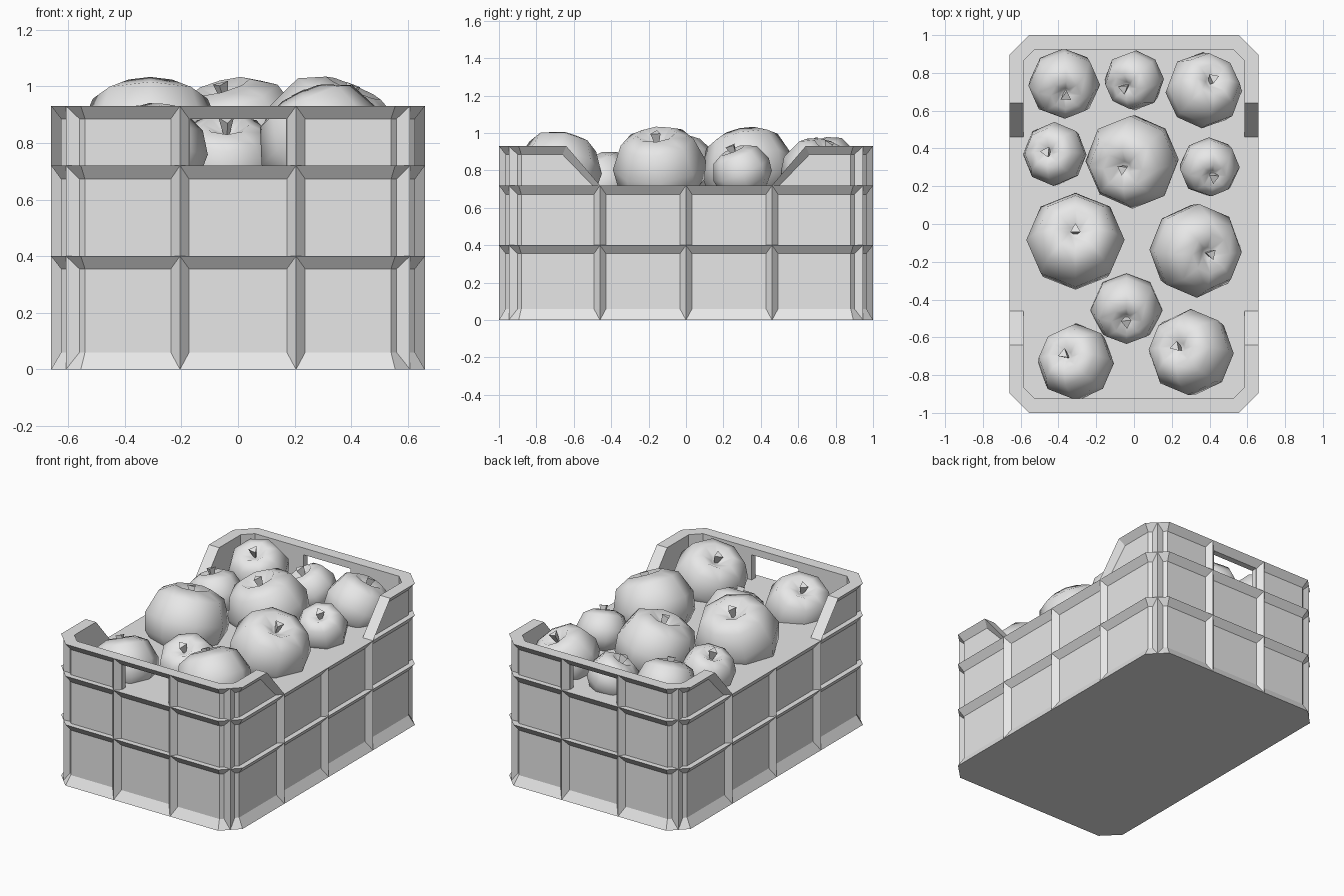
import bpy, math, random
from mathutils import Vector

random.seed(4)
if "Cube" in bpy.data.objects:
    bpy.data.objects.remove(bpy.data.objects["Cube"])

GREY = (0.8, 0.8, 0.8, 1)
mat = bpy.data.materials.new("plain_grey")
mat.use_nodes = True
mat.diffuse_color = GREY
mat.node_tree.nodes["Principled BSDF"].inputs["Base Color"].default_value = GREY

HX, HY, CH, INSET, RIM = 0.66, 1.0, 0.105, 0.035, 0.075
FLOOR, TOP = 0.72, 0.93


def make(name, verts, faces):
    me = bpy.data.meshes.new(name)
    me.from_pydata(verts, [], faces)
    me.materials.append(mat)
    ob = bpy.data.objects.new(name, me)
    bpy.context.collection.objects.link(ob)
    # make normals point outward
    bpy.ops.object.select_all(action='DESELECT')
    bpy.context.view_layer.objects.active = ob
    ob.select_set(True)
    bpy.ops.object.mode_set(mode='EDIT')
    bpy.ops.mesh.select_all(action='SELECT')
    bpy.ops.mesh.normals_make_consistent(inside=False)
    bpy.ops.object.mode_set(mode='OBJECT')
    return ob


def bridge(rows, n):
    return [(a * n + i, a * n + (i + 1) % n, b * n + (i + 1) % n, b * n + i)
            for a, b in rows for i in range(n)]


def octagon(inset, z):
    x, y, c = HX - inset, HY - inset, CH - inset * 0.586
    return [(x, y - c, z), (x - c, y, z), (c - x, y, z), (-x, y - c, z),
            (-x, c - y, z), (c - x, -y, z), (x - c, -y, z), (x, c - y, z)]


def loft(name, profile, closed=False):
    verts = [v for inset, z in profile for v in octagon(inset, z)]
    k = len(profile)
    rows = [(i, i + 1) for i in range(k - 1)]
    faces = bridge(rows + ([(k - 1, 0)] if closed else []), 8)
    if not closed:
        faces += [tuple(range(8)), tuple(range(8 * k - 8, 8 * k))]
    return make(name, verts, faces)


def prism(name, base, offset):
    n = len(base)
    verts = [Vector(p) for p in base] + [Vector(p) + Vector(offset) for p in base]
    return make(name, verts, bridge([(0, 1)], n) + [tuple(range(n)), tuple(range(n, 2 * n))])


def cut(target, cutter):
    mod = target.modifiers.new("cut", 'BOOLEAN')
    mod.object, mod.operation, mod.solver = cutter, 'DIFFERENCE', 'EXACT'
    bpy.context.view_layer.objects.active = target
    bpy.ops.object.modifier_apply(modifier=mod.name)
    bpy.data.objects.remove(cutter)


# Crate body with flared ledges
loft("crate_body", [(0, 0), (INSET, 0.06), (INSET, 0.355), (0, 0.4), (INSET, 0.4),
                    (INSET, 0.672), (0, FLOOR)])

# Raised end walls, with sloped side gap and hand holes
ends = loft("crate_end_walls", [(INSET, FLOOR), (INSET, 0.885), (0, TOP), (RIM, TOP), (RIM, FLOOR)], True)
lo, hi = 0.46 - 0.0857, 0.64 + 0.0857
cut(ends, prism("gap_cutter", [(-1, -lo, 0.62), (-1, lo, 0.62), (-1, hi, 1.03), (-1, -hi, 1.03)], (2, 0, 0)))
cut(ends, prism("hand_hole_cutter", [(-0.17, -2, 0.6), (0.17, -2, 0.6), (0.17, -2, 0.885), (-0.17, -2, 0.885)], (0, 4, 0)))

# Flared trim along the four slopes
for sx in (-1, 1):
    for sy in (-1, 1):
        tri = lambda y, q, z, zq: [(sx * HX, sy * y, z), (sx * (HX - INSET), sy * y, z),
                                   (sx * (HX - INSET), sy * q, zq)]
        make("slope_trim", tri(0.46, 0.5, FLOOR, FLOOR) + tri(0.64, 0.66, TOP, 0.885),
             bridge([(0, 1)], 3) + [(0, 1, 2), (3, 4, 5)])


# Vertical ribs
def rib(x, y, normal, z0, z1):
    n = Vector(normal).normalized()
    side = Vector((-n.y, n.x, 0)) * INSET
    apex = Vector((x, y, z0))
    back = apex - n * (INSET + 0.003)
    prism("rib", [apex, back + side, back - side], (0, 0, z1 - z0))


for s in (-1, 1):
    for p in (-0.46, 0, 0.46):
        rib(s * HX, p, (s, 0, 0), 0, FLOOR)
    for p in (-1, 1):
        rib(p * 0.205, s * HY, (0, s, 0), 0, TOP)
        rib(p * (HX - CH / 2), s * (HY - CH / 2), (p, s, 0), 0, TOP)

# Apples: centre x, y, radius, top height, stem x, y
APPLES = [(-.37, .74, .19, .96, -.36, .68), (0, .76, .16, .9, -.05, .72),
          (.37, .71, .205, .95, .42, .77), (-.42, .37, .17, .91, -.46, .38),
          (-.01, .33, .25, 1.01, -.06, .29), (.4, .3, .16, .92, .42, .25),
          (-.31, -.09, .26, 1.01, -.31, -.03), (.33, -.14, .25, 1.01, .41, -.16),
          (-.04, -.45, .19, .88, -.04, -.52), (-.31, -.73, .205, .92, -.37, -.69),
          (.3, -.68, .23, .985, .22, -.65)]
PROFILE = [(.13, .6), (.42, .8), (.78, .62), (1, .08), (.93, -.35), (.6, -.72), (.2, -.8)]
SIDES = 8

for x, y, r, top, sx, sy in APPLES:
    verts = [(a * r * math.cos(t * math.tau / SIDES), a * r * math.sin(t * math.tau / SIDES), h * r)
             for a, h in PROFILE for t in range(SIDES)]
    k = len(PROFILE)
    verts += [(0, 0, .55 * r), (0, 0, -.75 * r)]
    faces = bridge([(i, i + 1) for i in range(k - 1)], SIDES)
    for row, pole in ((0, k * SIDES), (k - 1, k * SIDES + 1)):
        faces += [(row * SIDES + i, row * SIDES + (i + 1) % SIDES, pole) for i in range(SIDES)]
    apple = make("apple", verts, faces)
    apple.data.shade_smooth()
    lean = Vector(((sx - x) / r, (sy - y) / r, 0.75))
    spin = Vector((0, 0, 1)).rotation_difference(lean).to_matrix()
    turn = random.uniform(0, math.tau)
    apple.location = (x, y, top - 0.8 * r)
    apple.rotation_euler = spin.to_euler()
    # Flared three-sided stem
    ring = [(w * math.cos(turn + i * math.tau / 3), w * math.sin(turn + i * math.tau / 3), z)
            for w, z in ((0.008, .5 * r), (0.032, .62 * r + 0.055)) for i in range(3)]
    stem = make("stem", ring, bridge([(0, 1)], 3) + [(0, 1, 2), (3, 4, 5)])
    stem.location, stem.rotation_euler = apple.location, apple.rotation_euler
